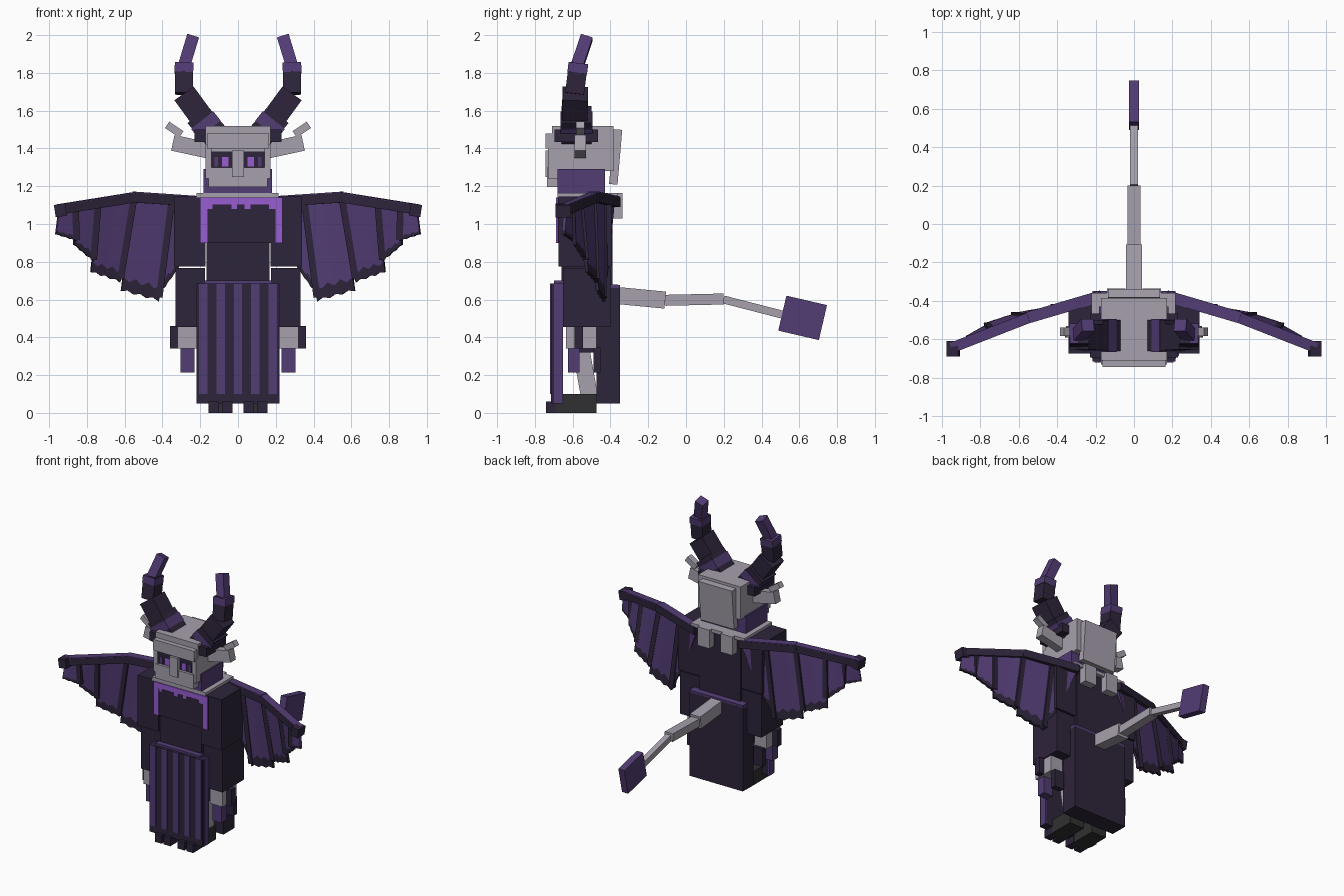
import bpy
from mathutils import Vector, Matrix

cube = bpy.data.objects.get("Cube")
if cube:
    bpy.data.objects.remove(cube, do_unlink=True)


def material(name, rgb):
    m = bpy.data.materials.new(name)
    m.use_nodes = True
    m.diffuse_color = (*rgb, 1)
    m.node_tree.nodes["Principled BSDF"].inputs["Base Color"].default_value = (*rgb, 1)
    return m


DARK = material("dark violet", (.027, .018, .043))
PURPLE = material("purple", (.085, .045, .175))
BRIGHT = material("bright violet", (.31, .11, .64))
GREY = material("bone grey", (.38, .35, .41))
HOOF = material("charcoal", (.03, .03, .032))


def mesh_object(name, verts, faces, *mats):
    me = bpy.data.meshes.new(name)
    me.from_pydata(verts, [], faces)
    for m in mats:
        me.materials.append(m)
    ob = bpy.data.objects.new(name, me)
    bpy.context.collection.objects.link(ob)
    return ob


BOX_FACES = [(0, 1, 3, 2), (4, 6, 7, 5), (0, 4, 5, 1), (2, 3, 7, 6), (0, 2, 6, 4), (1, 5, 7, 3)]


def box(name, xs, ys, zs, mat):
    """Box from ranges along each axis."""
    xs, ys, zs = sorted(xs), sorted(ys), sorted(zs)
    return mesh_object(name, [(x, y, z) for x in xs for y in ys for z in zs], BOX_FACES, mat)


def bar(name, a, b, width, depth, mat, side=(1, 0, 0)):
    """Box running from a to b; width is measured along the side direction."""
    a, b = Vector(a), Vector(b)
    axis = (b - a).normalized()
    u = Vector(side)
    u = (u - axis * u.dot(axis)).normalized()
    v = axis.cross(u)
    ob = box(name, (-width / 2, width / 2), (-depth / 2, depth / 2), (0, (b - a).length), mat)
    ob.data.transform(Matrix.Translation(a) @ Matrix((u, v, axis)).transposed().to_4x4())
    return ob


def pair(name, xs, ys, zs, mat):
    for s, label in ((1, "left"), (-1, "right")):
        box(f"{label}_{name}", (xs[0] * s, xs[1] * s), ys, zs, mat)


def pair_bar(name, a, b, width, depth, mat, side=(0, 1, 0)):
    for s, label in ((1, "left"), (-1, "right")):
        bar(f"{label}_{name}", (a[0] * s, *a[1:]), (b[0] * s, *b[1:]), width, depth, mat, side)


# Torso, collar and chest frame
box("torso", (-.168, .168), (-.66, -.39), (.66, 1.15), DARK)
box("chest_plate", (-.2, .235), (-.68, -.62), (.9, 1.14), DARK)
box("chest_frame_right", (-.2, -.16), (-.688, -.68), (.9, 1.14), BRIGHT)
box("chest_frame_left", (.195, .235), (-.688, -.68), (.9, 1.14), BRIGHT)
box("chest_frame_top", (-.16, .195), (-.688, -.68), (1.1, 1.14), BRIGHT)
for x in (-.15, -.02, .05, .18):
    box("chest_drip", (x - .015, x + .015), (-.687, -.68), (1.08, 1.1), BRIGHT)
box("collar", (-.22, .215), (-.68, -.36), (1.14, 1.165), GREY)
pair("back_tassel", (.045, .14), (-.39, -.335), (1.03, 1.165), GREY)

# Robe: striped front cloth and solid back skirt
box("front_cloth", (-.215, .215), (-.715, -.655), (.05, .685), DARK)
pair("cloth_edge", (.21, .219), (-.7, -.65), (.05, .685), PURPLE)
for i in range(5):
    x = (i - 2) * .092
    box("cloth_stripe", (x - .022, x + .022), (-.721, -.715), (.1, .685), PURPLE)
box("cloth_top", (-.18, .18), (-.7, -.64), (.685, .7), PURPLE)
box("back_skirt", (-.215, .215), (-.475, -.35), (.05, .66), DARK)
bar("back_belt", (0, -.48, .675), (0, -.35, .665), .43, .025, PURPLE)

# Legs, feet and toes
pair("thigh", (.03, .17), (-.62, -.48), (.32, .68), DARK)
pair_bar("shin", (.095, -.56, .36), (.095, -.51, .08), .09, .09, GREY)
pair("foot", (.035, .155), (-.69, -.475), (0, .1), HOOF)
pair("inner_toe", (.03, .085), (-.74, -.66), (0, .06), DARK)
pair("outer_toe", (.1, .155), (-.74, -.66), (0, .06), DARK)

# Arms and hands
pair("upper_arm", (.172, .34), (-.675, -.395), (.776, 1.145), DARK)
pair("forearm", (.175, .33), (-.65, -.4), (.455, .768), DARK)
pair("hand", (.22, .32), (-.635, -.475), (.34, .455), GREY)
pair("thumb", (.32, .36), (-.59, -.545), (.34, .46), DARK)
pair("front_finger", (.23, .305), (-.625, -.565), (.215, .345), PURPLE)
pair("back_finger", (.23, .305), (-.49, -.45), (.215, .345), DARK)

# Head
box("skull", (-.172, .172), (-.71, -.385), (1.28, 1.52), GREY)
box("jaw", (-.183, .18), (-.68, -.43), (1.165, 1.29), PURPLE)
box("muzzle", (-.155, .155), (-.735, -.66), (1.195, 1.3), GREY)
pair("cheek", (.14, .172), (-.73, -.6), (1.24, 1.42), GREY)
box("brow", (-.165, .165), (-.745, -.66), (1.4, 1.48), GREY)
box("nose", (-.032, .032), (-.745, -.68), (1.25, 1.39), GREY)
pair("eye_socket", (.032, .14), (-.716, -.71), (1.3, 1.385), DARK)
pair("eye", (.05, .085), (-.72, -.714), (1.305, 1.355), BRIGHT)
pair("eye_corner", (.105, .125), (-.72, -.714), (1.305, 1.355), PURPLE)
bar("head_back_plate", (0, -.385, 1.21), (0, -.36, 1.5), .27, .045, GREY)

# Ears
pair_bar("ear", (.16, -.56, 1.39), (.345, -.56, 1.43), .06, .085, GREY)
pair_bar("ear_tip", (.3, -.56, 1.475), (.375, -.56, 1.525), .045, .04, GREY)

# Horns: chains of stepped blocks
pair("horn_root", (.165, .23), (-.695, -.465), (1.435, 1.5), DARK)
pair_bar("horn_base", (.12, -.58, 1.47), (.215, -.58, 1.58), .16, .14, DARK)
pair_bar("horn_collar", (.15, -.58, 1.5), (.19, -.58, 1.55), .17, .15, PURPLE)
pair_bar("horn_lower", (.19, -.59, 1.56), (.285, -.585, 1.69), .135, .125, DARK)
pair_bar("horn_upper", (.287, -.59, 1.69), (.285, -.57, 1.85), .1, .095, DARK)
pair_bar("horn_band", (.287, -.576, 1.8), (.285, -.57, 1.85), .104, .099, PURPLE)
pair_bar("horn_tip", (.285, -.575, 1.84), (.24, -.525, 1.988), .065, .065, PURPLE)

# Tail
bar("tail_root", (0, -.37, .622), (0, -.11, .597), .085, .09, GREY)
bar("tail_middle", (0, -.11, .596), (0, .2, .603), .066, .058, GREY)
bar("tail_end", (0, .2, .6), (0, .53, .515), .04, .042, GREY)
bar("tail_blade", (0, .51, .528), (0, .725, .478), .05, .19, PURPLE)


def wing_panel(name, tl, tr, br, bl, columns=6):
    """Membrane with a dark, ragged lower border."""
    tl, tr, br, bl = map(Vector, (tl, tr, br, bl))
    verts, faces = [], []
    for i in range(columns + 1):
        t = i / columns
        top, low = tl.lerp(tr, t), bl.lerp(br, t)
        wave = .025 if i % 2 else 0
        verts += [top, top.lerp(low, .84 + wave * 2), top.lerp(low, 1 - wave)]
    for i in range(columns):
        for r in range(2):
            k = i * 3 + r
            faces.append((k, k + 1, k + 4, k + 3))
    ob = mesh_object(name, verts, faces, PURPLE, DARK)
    for i, p in enumerate(ob.data.polygons):
        p.material_index = i % 2
    mod = ob.modifiers.new("thickness", "SOLIDIFY")
    mod.thickness, mod.offset = .018, 0


# Wings: jointed leading edge, membranes and ribs
TOPS = [(.17, -.385, 1.12), (.35, -.435, 1.13), (.55, -.49, 1.14),
        (.74, -.56, 1.11), (.86, -.605, 1.085), (.95, -.64, 1.07)]
LOWS = [((.32, -.42, .76), (.42, -.44, .62)), ((.42, -.435, .59), (.62, -.47, .645)),
        ((.625, -.475, .69), (.78, -.525, .745)), ((.765, -.53, .8), (.87, -.59, .89)),
        ((.855, -.6, .91), (.965, -.65, .945))]
UP = (0, 0, 1)
pair_bar("wing_inner_bone", (.17, -.375, 1.115), (.56, -.49, 1.14), .052, .06, DARK, UP)
pair_bar("wing_outer_bone", (.54, -.485, 1.14), (.95, -.645, 1.075), .048, .055, DARK, UP)
pair_bar("wing_inner_bone_cover", (.18, -.378, 1.143), (.55, -.488, 1.168), .006, .058, PURPLE, UP)
pair_bar("wing_outer_bone_cover", (.55, -.488, 1.165), (.95, -.645, 1.101), .006, .053, PURPLE, UP)
pair_bar("wing_claw", (.935, -.65, 1.04), (.945, -.65, 1.105), .08, .06, DARK)
for s, label in ((1, "left"), (-1, "right")):
    for i, (bl, br) in enumerate(LOWS):
        pts = [(p[0] * s, *p[1:]) for p in (TOPS[i], TOPS[i + 1], br, bl)]
        wing_panel(f"{label}_wing_panel_{i + 1}", *pts)
        if i:
            end = Vector(pts[0]).lerp(Vector(pts[3]), .96)
            bar(f"{label}_wing_rib_{i}", pts[0], end, .035, .035, DARK)
